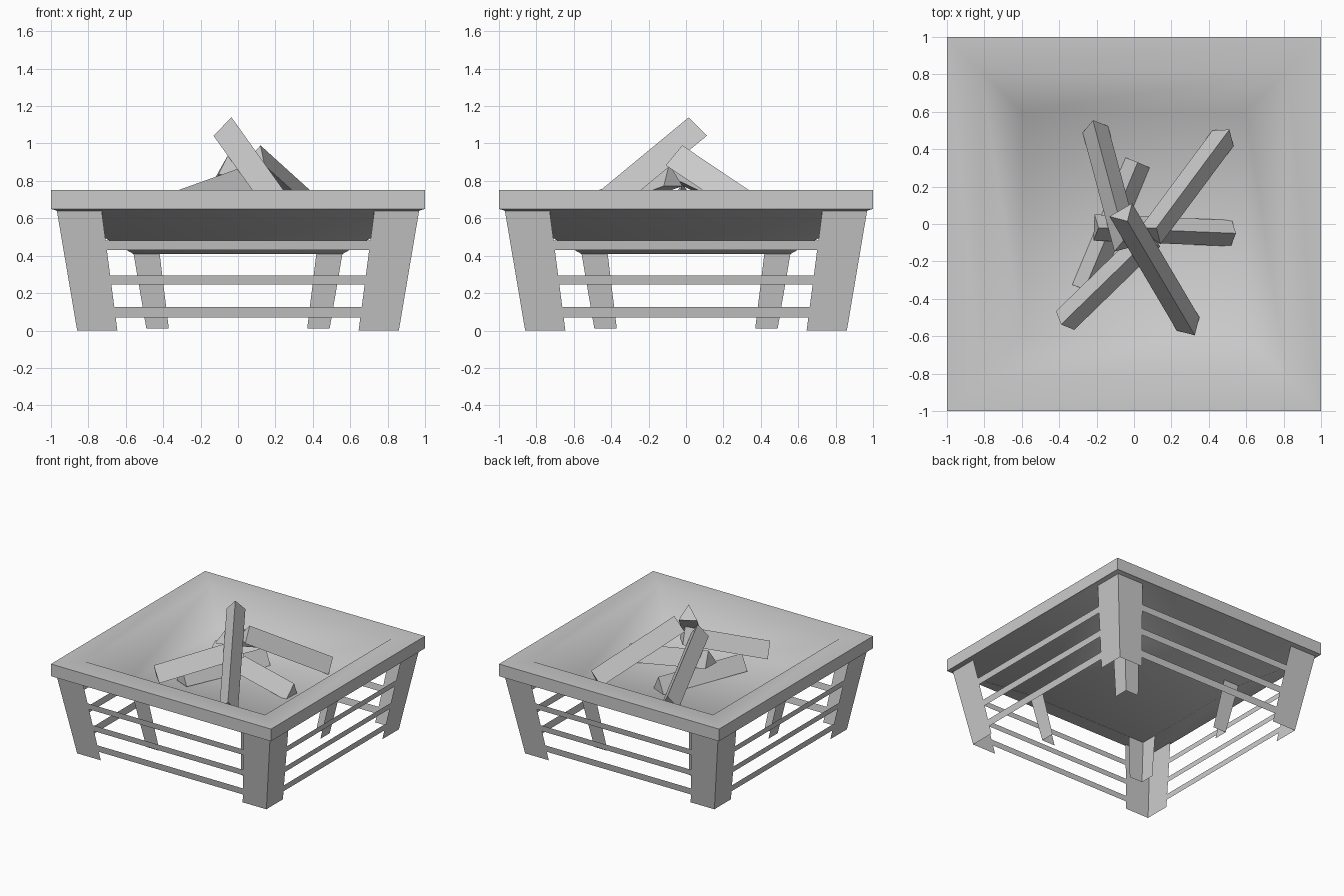
import bpy, bmesh, math
from mathutils import Vector

if "Cube" in bpy.data.objects:
    bpy.data.objects.remove(bpy.data.objects["Cube"])

grey = bpy.data.materials.new("plain_grey")
grey.diffuse_color = (0.6, 0.6, 0.6, 1)
grey.use_nodes = True
grey.node_tree.nodes["Principled BSDF"].inputs["Base Color"].default_value = grey.diffuse_color


def loft(name, rings, solid=True):
    """Skin rings of equal point count: a capped solid, or an open sheet."""
    bm = bmesh.new()
    vs = [[bm.verts.new(p) for p in r] for r in rings]
    n = len(vs[0])
    for a, b in zip(vs, vs[1:]):
        for i in range(n if solid else n - 1):
            j = (i + 1) % n
            bm.faces.new((a[i], a[j], b[j], b[i]))
    if solid:
        bm.faces.new(vs[0][::-1])
        bm.faces.new(vs[-1])
        bmesh.ops.recalc_face_normals(bm, faces=bm.faces)
    me = bpy.data.meshes.new(name)
    bm.to_mesh(me)
    bm.free()
    me.materials.append(grey)
    ob = bpy.data.objects.new(name, me)
    bpy.context.collection.objects.link(ob)
    return ob


# square bowl with a flat rim: half-width and height of each ring
profile = [(0.56, 0.41), (0.98, 0.645), (1, 0.65), (1, 0.75), (0.82, 0.75), (0.6, 0.53)]
bowl = loft("fire_bowl", [[(-r, -r, z), (r, -r, z), (r, r, z), (-r, r, z)] for r, z in profile])
bpy.context.view_layer.objects.active = bowl
bowl.select_set(True)
bpy.ops.object.shade_smooth_by_angle(angle=math.radians(75))
bowl.select_set(False)


# folded sheet legs at the corners, leaning inward toward the ground
def angle_leg(name, bottom, top):
    rings = [[(i, o, z), (o, o, z), (o, i, z)] for o, i, z in (bottom, top)]
    ob = loft(name, [r[::-1] for r in rings], solid=False)
    m = ob.modifiers.new("mirror", "MIRROR")
    m.use_axis = (True, True, False)


angle_leg("outer_legs", (0.86, 0.645, 0), (0.97, 0.73, 0.65))
angle_leg("inner_feet", (0.49, 0.37, 0.01), (0.56, 0.42, 0.42))

# three thin slats on each of the four sides
for k, (z0, z1) in enumerate(((0.07, 0.125), (0.245, 0.295), (0.43, 0.48))):
    for side in range(4):
        rings = []
        for z in (z0, z1):
            y = -(0.857 + 0.169 * z)
            h = 0.66 + 0.13 * z
            rings.append([(-h, y, z), (h, y, z)])
        ob = loft("slat_%d_%d" % (k, side), rings, solid=False)
        ob.rotation_euler.z = side * math.pi / 2


# triangular logs, given by the two ends of the top ridge
def log(name, a, b, s=0.14):
    a, b = Vector(a), Vector(b)
    d = (b - a).normalized()
    side = d.cross(Vector((0, 0, 1))).normalized()
    down = d.cross(side).normalized()
    if down.z > 0:
        down = -down
    drop = down * s * math.sqrt(3) / 2
    loft(name, [[p, p + drop + side * s / 2, p + drop - side * s / 2] for p in (a, b)])


log("log_top", (-0.035, 0.015, 1.14), (0.325, -0.595, 0.636))
log("log_right_back", (0.12, -0.02, 0.99), (0.51, 0.505, 0.637))
log("log_left_back", (-0.05, -0.08, 0.945), (-0.22, 0.555, 0.64))
log("log_left_front", (0.07, -0.09, 0.89), (-0.39, -0.537, 0.725))
log("log_right", (-0.19, -0.02, 0.79), (0.545, -0.05, 0.64))
log("log_low", (0.02, 0.33, 0.65), (-0.265, -0.35, 0.66))
